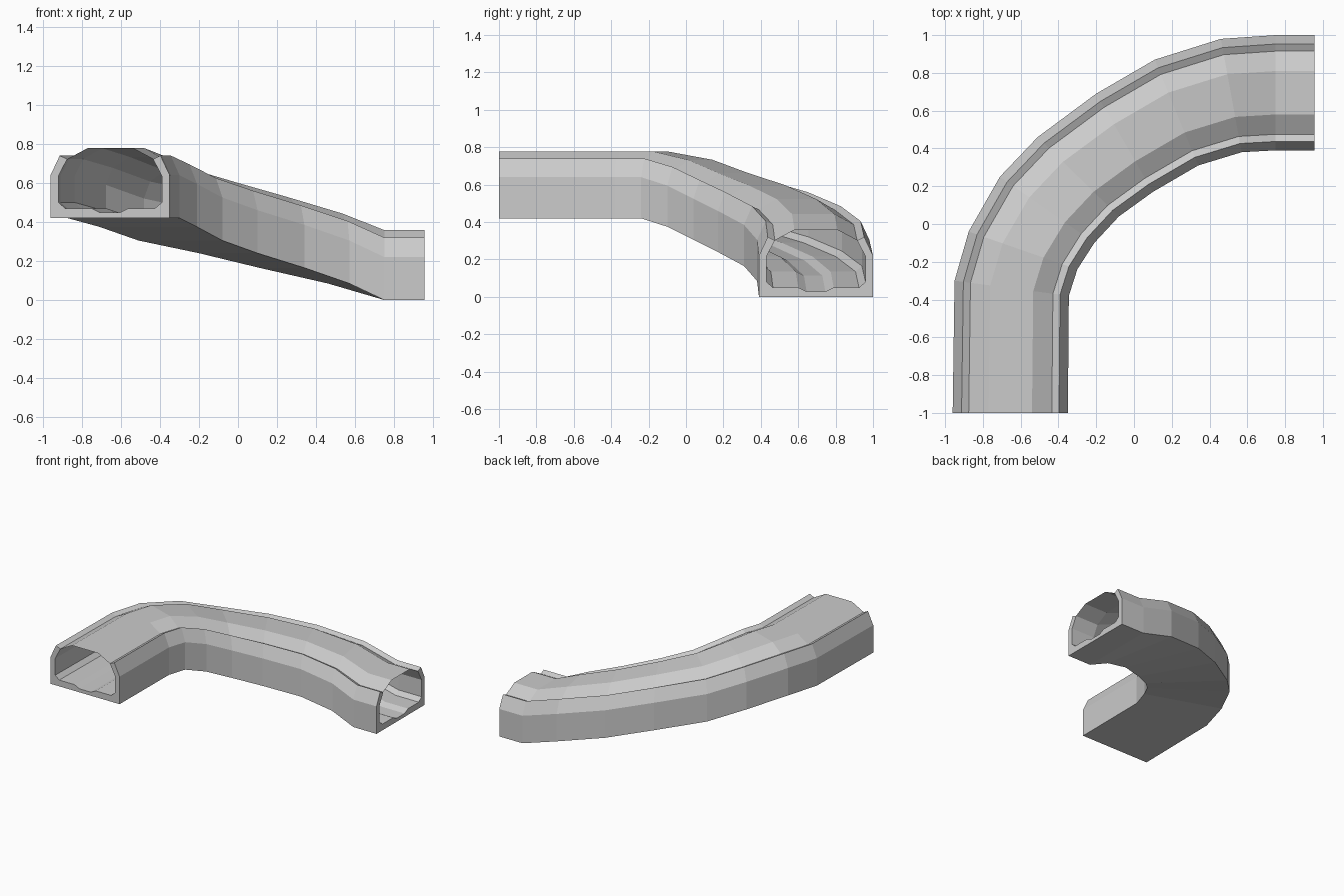
import bpy, bmesh
from mathutils import Vector

if "Cube" in bpy.data.objects:
    bpy.data.objects.remove(bpy.data.objects["Cube"])

# Stations along the bend: outer edge (x, y), inner edge (x, y), base height
stations = [
    (-0.96, -1.00, -0.35, -1.00, 0.42),
    (-0.95, -0.30, -0.345, -0.38, 0.42),
    (-0.875, -0.04, -0.30, -0.24, 0.42),
    (-0.71, 0.25, -0.21, -0.10, 0.375),
    (-0.51, 0.46, -0.08, 0.04, 0.305),
    (-0.20, 0.69, 0.10, 0.17, 0.24),
    (0.11, 0.87, 0.34, 0.31, 0.165),
    (0.46, 0.98, 0.57, 0.38, 0.085),
    (0.75, 1.00, 0.75, 0.39, 0.0),
    (0.955, 1.00, 0.955, 0.39, 0.0),
]
WIDTH = 0.61


def mirrored(half):
    """Complete a half profile by reflecting it across the tube's middle."""
    return half + [(WIDTH - u, h) for u, h in reversed(half)]


def sweep(name, profile, closed):
    """Loft a (distance from outer edge, height) profile through the stations."""
    bm = bmesh.new()
    rings = []
    for ox, oy, ix, iy, z in stations:
        outer, inner = Vector((ox, oy, z)), Vector((ix, iy, z))
        rings.append([bm.verts.new(outer.lerp(inner, u / WIDTH) + Vector((0, 0, h)))
                      for u, h in profile])
    n = len(profile)
    for a, b in zip(rings, rings[1:]):
        for i in range(n if closed else n - 1):
            j = (i + 1) % n
            bm.faces.new((a[i], a[j], b[j], b[i]))
    if closed:
        bm.faces.new(rings[0])
        bm.faces.new(rings[-1][::-1])
    bmesh.ops.recalc_face_normals(bm, faces=bm.faces)
    if not closed and sum(f.normal.z for f in bm.faces) < 0:
        bmesh.ops.reverse_faces(bm, faces=bm.faces)
    mesh = bpy.data.meshes.new(name)
    bm.to_mesh(mesh)
    bm.free()
    obj = bpy.data.objects.new(name, mesh)
    bpy.context.collection.objects.link(obj)
    return obj


# Thick trough: outside wall up to the rim, then down inside to the floor groove
outside = [(0, 0), (0, 0.22), (0.047, 0.32), (0.085, 0.302)]
inside = [(0.04, 0.215), (0.04, 0.08), (0.075, 0.05), (0.21, 0.05), (0.255, 0.028)]
sweep("tunnel_trough", mirrored(outside + inside), True)

# Thin roof sheet bridging the two rims
sweep("tunnel_roof", mirrored([(0.085, 0.302), (0.19, 0.358)]), False)
